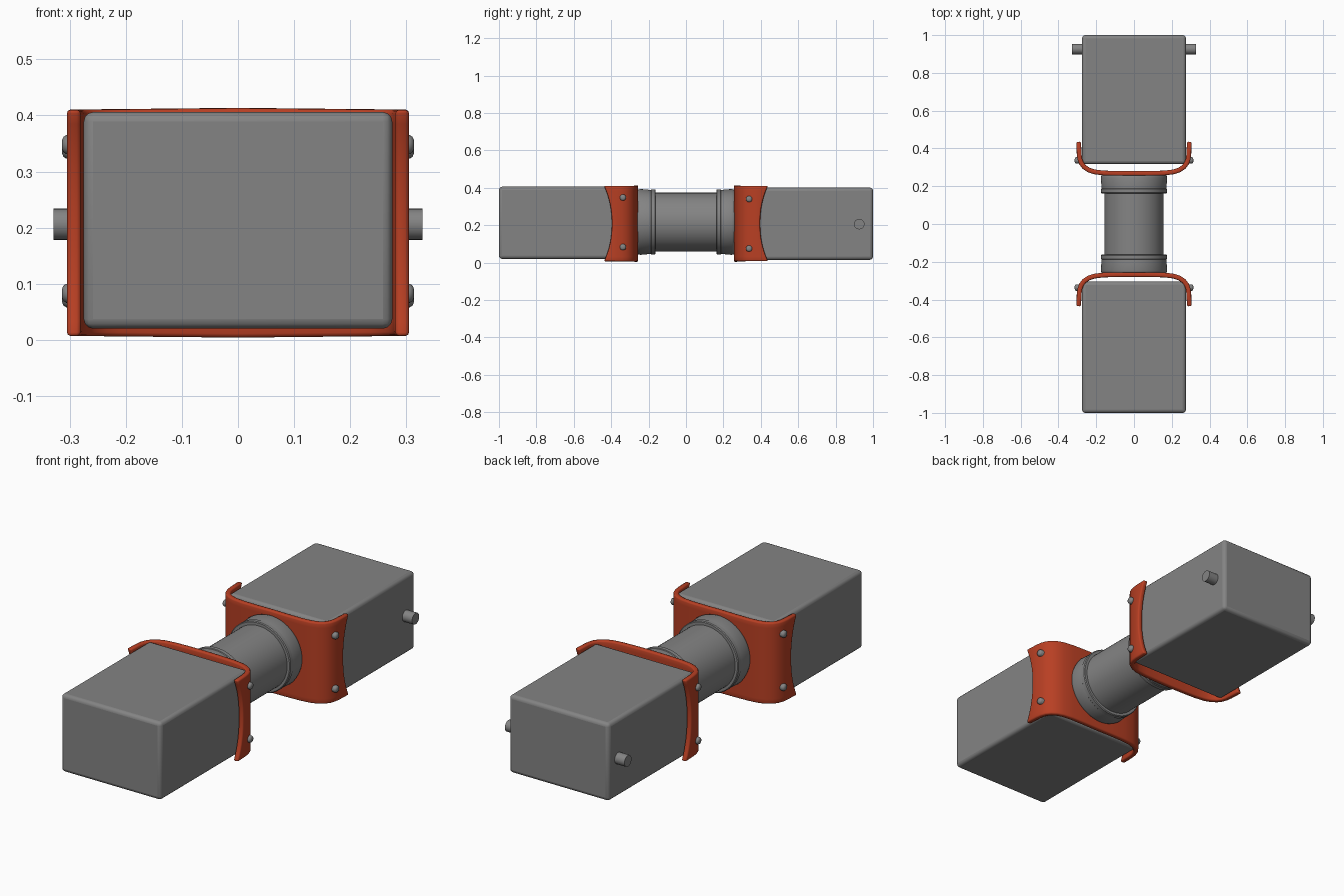
import bpy, bmesh, math
from mathutils import Matrix, Vector

if "Cube" in bpy.data.objects:
    bpy.data.objects.remove(bpy.data.objects["Cube"])


def material(name, rgb):
    m = bpy.data.materials.new(name)
    m.diffuse_color = (*rgb, 1)
    m.use_nodes = True
    m.node_tree.nodes["Principled BSDF"].inputs["Base Color"].default_value = m.diffuse_color
    return m


GREY = material("grey metal", (0.23, 0.23, 0.23))
RED = material("red oxide", (0.48, 0.05, 0.017))


def finish(bm, name, mat, bevel=0, segments=3, solid=0):
    bmesh.ops.recalc_face_normals(bm, faces=bm.faces)
    me = bpy.data.meshes.new(name)
    bm.to_mesh(me)
    bm.free()
    me.materials.append(mat)
    ob = bpy.data.objects.new(name, me)
    bpy.context.collection.objects.link(ob)
    if solid:
        s = ob.modifiers.new("thickness", 'SOLIDIFY')
        s.thickness = solid
        s.offset = 0
    if bevel:
        b = ob.modifiers.new("soft edges", 'BEVEL')
        b.width = bevel
        b.segments = segments
        b.limit_method = 'ANGLE'
        b.angle_limit = math.radians(50)
    bpy.ops.object.select_all(action='DESELECT')
    ob.select_set(True)
    bpy.context.view_layer.objects.active = ob
    bpy.ops.object.shade_smooth_by_angle(angle=math.radians(40))
    return ob


def box(name, lo, hi, bevel):
    lo, hi = Vector(lo), Vector(hi)
    bm = bmesh.new()
    bmesh.ops.create_cube(bm, size=1, matrix=Matrix.Translation((lo + hi) / 2)
                          @ Matrix.Diagonal((*(hi - lo), 1)))
    finish(bm, name, GREY, bevel)


def lathe(name, profile, origin, axis, steps=48):
    """Spin (distance along axis, radius) points around an axis."""
    rot = Vector((0, 0, 1)).rotation_difference(Vector(axis)).to_matrix()
    bm = bmesh.new()
    rings = []
    for d, r in profile:
        rings.append([bm.verts.new(Vector(origin) + rot @ Vector(
            (r * math.cos(a), r * math.sin(a), d)))
            for a in (2 * math.pi * i / steps for i in range(steps))])
    for a, b in zip(rings, rings[1:]):
        for i in range(steps):
            j = (i + 1) % steps
            bm.faces.new((a[i], a[j], b[j], b[i]))
    bm.faces.new(rings[0])
    bm.faces.new(rings[-1])
    finish(bm, name, GREY)


def bracket(name, side, zc):
    """Bent U plate with concave arm ends."""
    half = [(0.08, 0.268), (0.16, 0.270), (0.21, 0.276), (0.24, 0.286),
            (0.264, 0.302), (0.279, 0.322), (0.287, 0.345), (0.290, 0.37)]
    rows = 16
    bm = bmesh.new()
    grid = []
    for k in range(rows + 1):
        t = 2 * k / rows - 1
        end = 0.396 + 0.042 * abs(t) ** 2.2
        pts = half + [(0.293, end)]
        path = [(-x, y) for x, y in reversed(pts)] + [(0, 0.268)] + pts
        grid.append([bm.verts.new((x, side * y, zc + t * (
            0.2015 + 0.003 * (1 - min(1, abs(x) / 0.29)))))
            for x, y in path])
    for a, b in zip(grid, grid[1:]):
        for i in range(len(a) - 1):
            bm.faces.new((a[i], a[i + 1], b[i + 1], b[i]))
    finish(bm, name, RED, bevel=0.007, segments=2, solid=0.025)


# Head blocks
box("front_block", (-0.275, -1, 0.02), (0.275, -0.305, 0.406), 0.017)
box("back_block", (-0.275, 0.317, 0.015), (0.275, 1, 0.401), 0.017)

# Central tube with a collar at each end
lathe("central_tube", [(-0.2, 0.157), (0.2, 0.157)], (0, 0, 0.217), (0, 1, 0), 64)
for label, s in (("front", -1), ("back", 1)):
    lathe(label + "_collar",
          [(0.162, 0.15), (0.162, 0.170), (0.166, 0.174), (0.185, 0.174),
           (0.188, 0.171), (0.245, 0.176), (0.258, 0.172), (0.27, 0.16)],
          (0, 0, 0.2175), (0, s, 0), 64)

# U brackets and their rivets
for label, s, zc in (("front", -1, 0.2085), ("back", 1, 0.209)):
    bracket(label + "_bracket", s, zc)
    shift = 0 if s < 0 else -0.008
    for sx in (-1, 1):
        for z in (0.083, 0.348):
            lathe(label + "_rivet",
                  [(0.26, 0.017), (0.306, 0.017), (0.311, 0.014), (0.314, 0.007)],
                  (0, s * 0.337, z + shift), (sx, 0, 0), 20)

# Side pins on the back block
for sx in (-1, 1):
    lathe("side_pin", [(0.26, 0.028), (0.329, 0.028)], (0, 0.926, 0.206), (sx, 0, 0), 24)
